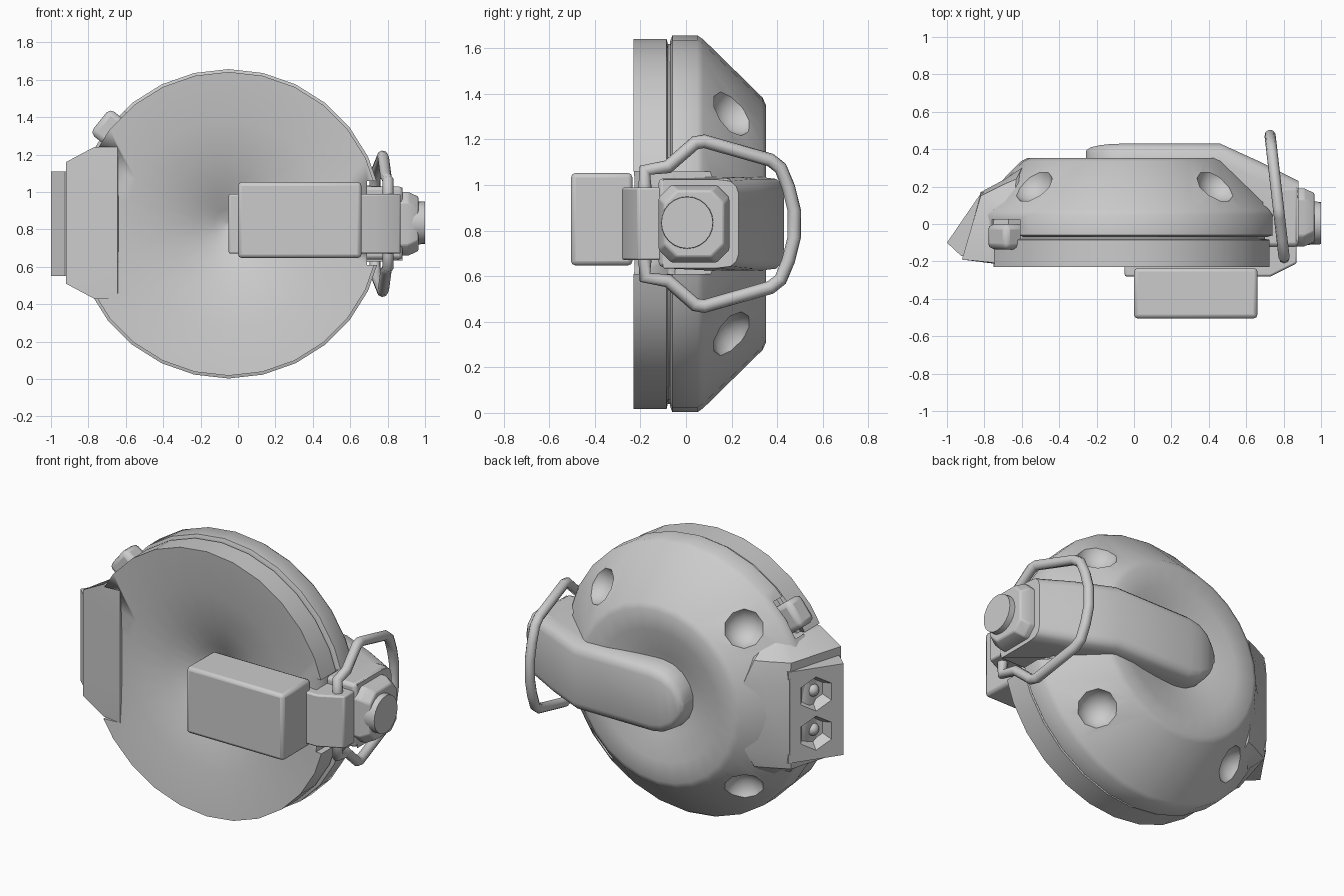
import bpy, bmesh, math
from mathutils import Vector, Matrix

if "Cube" in bpy.data.objects:
    bpy.data.objects.remove(bpy.data.objects["Cube"])

grey = bpy.data.materials.new("plain grey")
grey.use_nodes = True
grey.diffuse_color = (0.6, 0.6, 0.6, 1)
grey.node_tree.nodes["Principled BSDF"].inputs["Base Color"].default_value = (0.6, 0.6, 0.6, 1)

CX, CZ = -0.05, 0.83   # axis of the round body


def shade(ob, angle):
    bpy.ops.object.select_all(action='DESELECT')
    ob.select_set(True)
    bpy.context.view_layer.objects.active = ob
    bpy.ops.object.shade_smooth_by_angle(angle=math.radians(angle))


def finish(name, bm, bevel=0.0, smooth=35):
    bmesh.ops.recalc_face_normals(bm, faces=bm.faces)
    mesh = bpy.data.meshes.new(name)
    bm.to_mesh(mesh)
    bm.free()
    mesh.materials.append(grey)
    ob = bpy.data.objects.new(name, mesh)
    bpy.context.collection.objects.link(ob)
    if bevel:
        mod = ob.modifiers.new("bevel", 'BEVEL')
        mod.width, mod.segments, mod.limit_method = bevel, 2, 'ANGLE'
    if smooth:
        shade(ob, smooth)
    return ob


def loft(name, rings, bevel=0.0, smooth=35):
    """Skin equal-length rings of points and cap both ends."""
    bm = bmesh.new()
    rows = [[bm.verts.new(p) for p in ring] for ring in rings]
    n = len(rows[0])
    for a, b in zip(rows, rows[1:]):
        for i in range(n):
            j = (i + 1) % n
            bm.faces.new((a[i], a[j], b[j], b[i]))
    bm.faces.new(rows[0])
    bm.faces.new(rows[-1])
    return finish(name, bm, bevel, smooth)


def box(name, lo, hi, bevel=0.0):
    bm = bmesh.new()
    lo, hi = Vector(lo), Vector(hi)
    bmesh.ops.create_cube(bm, size=1, matrix=Matrix.Translation((lo + hi) / 2) @ Matrix.Diagonal((*(hi - lo), 1)))
    return finish(name, bm, bevel)


def cone(name, centre, axis, r1, r2, depth, sides):
    bm = bmesh.new()
    turn = Vector(axis).to_track_quat('Z', 'Y').to_matrix().to_4x4()
    bmesh.ops.create_cone(bm, cap_ends=True, segments=sides, radius1=r1, radius2=r2,
                          depth=depth, matrix=Matrix.Translation(centre) @ turn)
    return finish(name, bm)


def ball(name, centre, axis, radius, sides):
    bm = bmesh.new()
    turn = Vector(axis).to_track_quat('Z', 'Y').to_matrix().to_4x4()
    bmesh.ops.create_uvsphere(bm, u_segments=sides, v_segments=10, radius=radius,
                              matrix=Matrix.Translation(centre) @ turn)
    return finish(name, bm)


def cut(target, cutter):
    mod = target.modifiers.new("cut", 'BOOLEAN')
    mod.operation, mod.object, mod.solver = 'DIFFERENCE', cutter, 'EXACT'
    bpy.context.view_layer.objects.active = target
    bpy.ops.object.modifier_apply(modifier=mod.name)
    bpy.data.objects.remove(cutter)


def disc(name, profile, sides=28):
    """Lathe (radius, y) points around the body axis."""
    rings = [[(CX + r * math.sin(math.tau * i / sides), y, CZ + r * math.cos(math.tau * i / sides))
              for i in range(sides)] for r, y in profile]
    return loft(name, rings)


# Round body: deeply dished front half, inner core, sloped back half
front = disc("front_shell", [(0.01, -0.01), (0.08, -0.045), (0.18, -0.095), (0.33, -0.155), (0.55, -0.205),
                             (0.812, -0.231), (0.812, -0.085), (0.79, -0.08), (0.4, 0.0), (0.01, 0.04)])
core = disc("body_core", [(0.01, 0.02), (0.5, -0.07), (0.79, -0.09), (0.79, -0.05), (0.01, 0.06)])
back = disc("back_shell", [(0.01, 0.05), (0.8, -0.07), (0.827, -0.06), (0.827, 0.05), (0.81, 0.075),
                           (0.555, 0.335), (0.52, 0.352), (0.4, 0.345), (0.25, 0.31), (0.1, 0.27), (0.01, 0.26)])

# Four round dimples in the sloped back face
for sx in (-1, 1):
    for sz in (-1, 1):
        out = Vector((sx, 1.41, sz)).normalized()
        spot = Vector((CX + 0.485 * sx, 0.201, CZ + 0.485 * sz))
        cut(back, ball("dimple_cutter", spot + out * 0.05, out, 0.125, 10))

# Notch for the arm, flat side for the housing, and a seat for the latch
for part in (front, core, back):
    cut(part, box("notch_cutter", (0.69, -0.5, 0.61), (1, 0.5, 1.06)))
for part in (front, core):
    cut(part, box("side_cutter", (-1, -0.5, 0.43), (-0.647, 0.5, 1.24)))
latch_turn = Matrix.Translation((CX, 0, CZ)) @ Matrix.Rotation(math.radians(-51.3), 4, 'Y')
seat = box("seat_cutter", (-0.12, -0.2, 0.74), (0.12, 0.025, 0.95))
seat.matrix_world = latch_turn
bpy.context.view_layer.update()
cut(back, seat)
latch = box("latch", (-0.085, -0.135, 0.7), (0.085, 0.0, 0.882), 0.03)
latch.matrix_world = latch_turn
shade(front, 105)
shade(back, 40)


# Arm across the back, round-ended, then sloping down to the side
def arm_ring(x, y, hw, low):
    profile = [(low, hw), (y - 0.1, hw), (y - 0.035, hw - 0.008), (y - 0.01, hw - 0.03), (y, hw - 0.06)]
    profile = [(p, max(h, 0.02)) for p, h in profile]
    return [(x, p, CZ - h) for p, h in profile] + [(x, p, CZ + h) for p, h in reversed(profile)]


stations = []
for a in (12, 30, 50, 70, 90):
    t = math.radians(a)
    stations.append((-0.05 - 0.21 * math.cos(t), 0.37 + 0.06 * math.sin(t) ** 0.6, 0.205 * math.sin(t), 0.2))
stations += [(0.46, 0.43, 0.205, 0.2), (0.68, 0.33, 0.205, 0.1), (0.88, 0.23, 0.195, -0.1)]
loft("back_arm", [arm_ring(*s) for s in stations], smooth=50)
box("arm_side", (0.66, -0.12, 0.64), (0.88, 0.2, 1.03), 0.02)


# Tapered octagonal end with a round button
def octagon(x, inset):
    hy, hz, c = 0.155 - inset, 0.17 - inset, 0.055
    pts = [(-hy, -hz + c), (-hy + c, -hz), (hy - c, -hz), (hy, -hz + c),
           (hy, hz - c), (hy - c, hz), (-hy + c, hz), (-hy, hz - c)]
    return [(x, 0.035 + p, CZ + q) for p, q in pts]


loft("arm_end", [octagon(0.8, 0), octagon(0.91, 0), octagon(0.965, 0.025)], 0.008)
cone("button", (0.96, 0.005, CZ + 0.005), (1, 0, 0), 0.117, 0.113, 0.08, 24)

# Clamp and box on the front
clamp = [(-0.05, -0.28), (0.73, -0.28), (0.87, -0.21), (0.87, -0.1), (0.64, -0.1), (0.62, -0.2), (-0.05, -0.2)]
loft("front_clamp", [[(x, y, z) for x, y in clamp] for z in (0.67, 0.99)], 0.01)
box("front_box", (0.0, -0.505, 0.647), (0.66, -0.235, 1.053), 0.02)

# Wire bail around the arm end, mirrored about the arm's middle
half = [(-0.18, 0.15), (-0.18, 0.235), (-0.08, 0.25), (0.04, 0.355), (0.08, 0.362), (0.37, 0.28),
        (0.415, 0.245), (0.45, 0.16), (0.475, 0.06)]
path = half + [(y, -z) for y, z in reversed(half)]
curve = bpy.data.curves.new("bail", 'CURVE')
curve.dimensions = '3D'
curve.bevel_depth, curve.bevel_resolution, curve.use_fill_caps = 0.03, 2, True
line = curve.splines.new('POLY')
line.points.add(len(path) - 1)
for point, (y, z) in zip(line.points, path):
    point.co = (0.805 - 0.115 * (y + 0.2), y, CZ + z, 1)
curve.materials.append(grey)
bpy.context.collection.objects.link(bpy.data.objects.new("bail", curve))

# Side housing: wide in the middle, tapering toward top and bottom
wide = [(-0.645, -0.225), (-0.92, -0.19), (-0.82, 0.17), (-0.69, 0.24), (-0.6, 0.3), (-0.5, 0.2)]
mid = [(-0.645, -0.225), (-0.92, -0.19), (-0.82, 0.15), (-0.7, 0.21), (-0.63, 0.24), (-0.5, 0.15)]
slim = [(-0.645, -0.225), (-0.77, -0.205), (-0.74, 0.05), (-0.69, 0.12), (-0.64, 0.14), (-0.5, 0.1)]
levels = [(-0.405, slim), (-0.325, mid), (-0.2, wide), (0.2, wide), (0.325, mid), (0.405, slim)]
loft("side_housing", [[(x, y, CZ + 0.005 + h) for x, y in s] for h, s in levels], smooth=25)

# Lamp block with two hexagonal recesses, each holding a small bulb
wedge = [(-0.9, -0.17), (-0.925, -0.17), (-1.0, -0.1), (-0.815, 0.17), (-0.75, 0.15)]
lamp = loft("lamp_block", [[(x, y, CZ + h) for x, y in wedge] for h in (-0.28, 0.28)], smooth=0)
face = Vector((0.27, -0.185, 0)).normalized()
for h in (-0.12, 0.12):
    spot = Vector((-0.908, 0.035, CZ + h))
    cut(lamp, cone("recess_cutter", spot, -face, 0.07, 0.14, 0.12, 6))
    ball("bulb", spot + face * 0.06, face, 0.038, 16)
